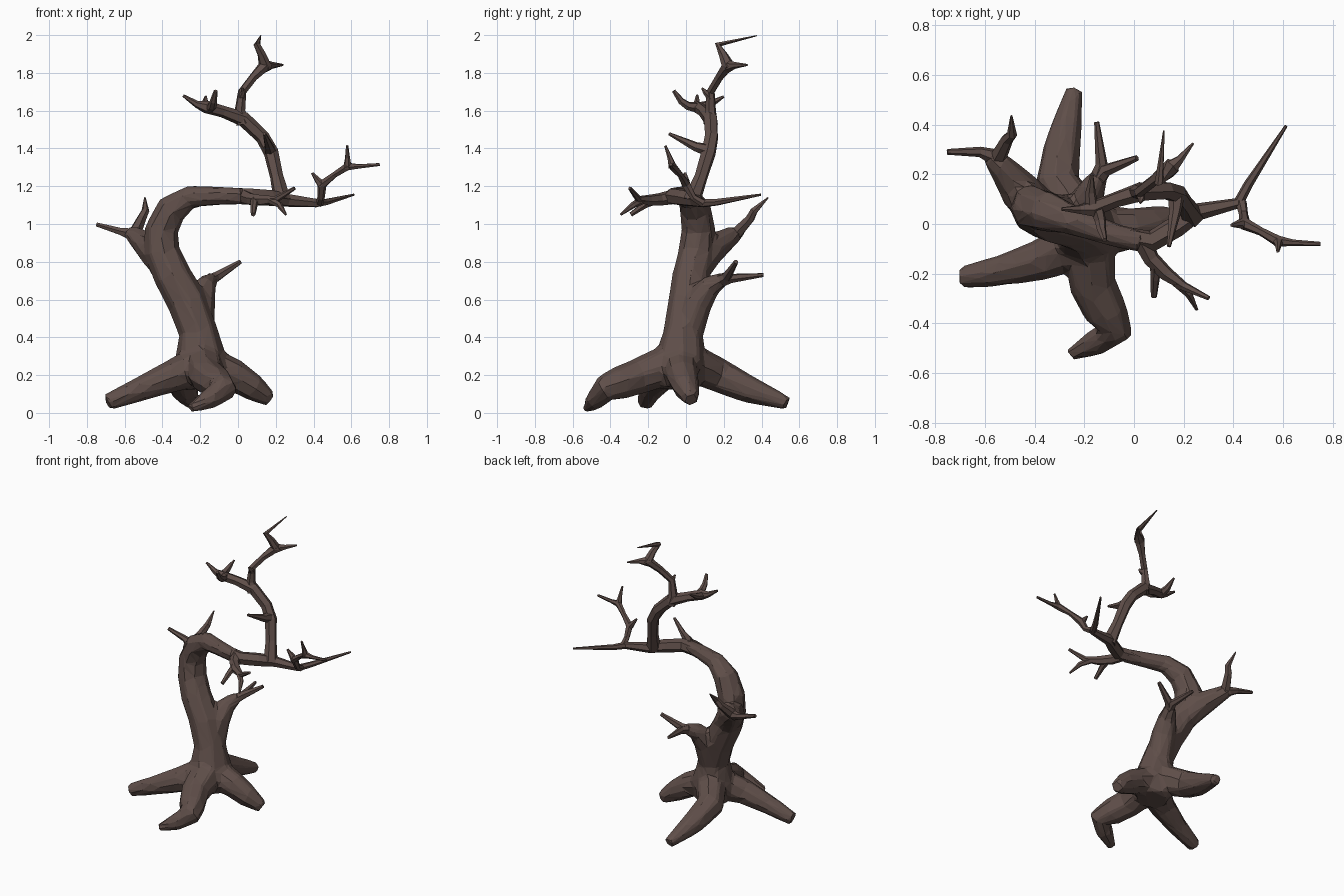
import bpy, bmesh, math
from mathutils import Vector

bark = bpy.data.materials.new("dark brown bark")
bark.diffuse_color = (0.115, 0.077, 0.067, 1)


def add_tube(bm, pts, sides):
    """Add a tapered tube through points (x, y, z, radius)."""
    P = [Vector(p[:3]) for p in pts]
    rings, n = [], len(P)
    side = None
    for i, p in enumerate(P):
        d_in = (p - P[max(i - 1, 0)]).normalized()
        d_out = (P[min(i + 1, n - 1)] - p).normalized()
        t = (d_in + d_out).normalized()
        if side is None:
            side = t.orthogonal()
        side = (side - t * side.dot(t)).normalized()
        up = t.cross(side)
        ring = []
        for k in range(sides):
            a = 2 * math.pi * k / sides
            v = p + (side * math.cos(a) + up * math.sin(a)) * pts[i][3] * 1.05
            v.z = max(v.z, 0.0)
            ring.append(bm.verts.new(v))
        rings.append(ring)
    for a, b in zip(rings, rings[1:]):
        for k in range(sides):
            j = (k + 1) % sides
            bm.faces.new((a[k], a[j], b[j], b[k]))
    bm.faces.new(rings[0][::-1])
    bm.faces.new(rings[-1])


def limb(name, *tubes, sides=6):
    """One flat-faced object made of one or more tubes."""
    bm = bmesh.new()
    for pts in tubes:
        add_tube(bm, pts, sides)
    bmesh.ops.recalc_face_normals(bm, faces=bm.faces)
    me = bpy.data.meshes.new(name)
    bm.to_mesh(me)
    bm.free()
    me.materials.append(bark)
    ob = bpy.data.objects.new(name, me)
    bpy.context.collection.objects.link(ob)
    return ob


# Trunk, roots and thick branch stumps, blended into one low-poly body
body = limb(
    "trunk_and_roots",
    # bent trunk
    [(-0.18, -0.03, 0.13, 0.10), (-0.195, -0.03, 0.26, 0.14), (-0.212, -0.015, 0.43, 0.10),
     (-0.265, 0.01, 0.58, 0.102), (-0.35, 0.03, 0.73, 0.097), (-0.40, 0.055, 0.85, 0.092),
     (-0.405, 0.065, 0.97, 0.087), (-0.35, 0.05, 1.08, 0.08), (-0.25, 0.015, 1.145, 0.06),
     (-0.08, -0.045, 1.15, 0.048), (0.03, -0.07, 1.147, 0.045)],
    # back root
    [(-0.2, 0.0, 0.28, 0.10), (-0.31, 0.17, 0.20, 0.088),
     (-0.285, 0.33, 0.125, 0.072), (-0.24, 0.54, 0.05, 0.036)],
    # left root
    [(-0.18, -0.04, 0.26, 0.11), (-0.36, -0.14, 0.19, 0.082),
     (-0.52, -0.185, 0.125, 0.063), (-0.695, -0.215, 0.055, 0.043)],
    # front root
    [(-0.19, -0.02, 0.28, 0.11), (-0.165, -0.25, 0.195, 0.092), (-0.11, -0.36, 0.155, 0.085),
     (-0.075, -0.43, 0.13, 0.07), (-0.15, -0.475, 0.075, 0.055), (-0.255, -0.525, 0.02, 0.026)],
    # right root
    [(-0.2, -0.03, 0.26, 0.11), (-0.02, -0.02, 0.20, 0.083),
     (0.08, 0.0, 0.135, 0.07), (0.17, 0.03, 0.07, 0.04)],
    # left stump
    [(-0.37, 0.05, 0.76, 0.08), (-0.455, 0.13, 0.87, 0.082), (-0.55, 0.25, 0.94, 0.048),
     (-0.585, 0.275, 0.95, 0.032)],
    # low back stump
    [(-0.205, 0.01, 0.42, 0.08), (-0.20, 0.06, 0.58, 0.078), (-0.175, 0.125, 0.67, 0.058),
     (-0.14, 0.20, 0.712, 0.036)],
    sides=8)
m = body.modifiers.new("blend", "REMESH")
m.mode, m.voxel_size = "VOXEL", 0.014
m = body.modifiers.new("soften", "SMOOTH")
m.factor, m.iterations = 0.5, 7
m = body.modifiers.new("facet", "DECIMATE")
m.ratio = 0.045

# Long horizontal limb
limb("long_limb", [
    (-0.06, -0.047, 1.148, 0.04), (0.07, -0.07, 1.145, 0.042), (0.17, -0.01, 1.138, 0.042),
    (0.26, 0.05, 1.125, 0.034), (0.42, 0.085, 1.11, 0.022), (0.46, 0.16, 1.115, 0.018),
    (0.612, 0.395, 1.155, 0.006)])

# Left twigs
limb("left_twigs",
     [(-0.54, 0.24, 0.935, 0.034), (-0.575, 0.275, 0.948, 0.03), (-0.62, 0.29, 0.96, 0.02),
      (-0.75, 0.29, 0.998, 0.011)],
     [(-0.55, 0.26, 0.945, 0.034), (-0.51, 0.34, 1.03, 0.024),
      (-0.49, 0.36, 1.07, 0.02), (-0.493, 0.435, 1.14, 0.004)])

# Low twigs at the back of the trunk
limb("low_twigs",
     [(-0.155, 0.17, 0.695, 0.036), (-0.115, 0.215, 0.72, 0.026), (0.012, 0.265, 0.80, 0.012)],
     [(-0.15, 0.17, 0.695, 0.036), (-0.13, 0.24, 0.712, 0.024), (-0.15, 0.41, 0.73, 0.01)])

# Branch growing forward from the limb
limb("front_branch",
     [(0.03, -0.06, 1.145, 0.038), (0.07, -0.14, 1.13, 0.032), (0.13, -0.20, 1.125, 0.028),
      (0.20, -0.25, 1.13, 0.018), (0.30, -0.298, 1.19, 0.009)],
     [(0.09, -0.16, 1.13, 0.025), (0.085, -0.22, 1.10, 0.018), (0.08, -0.292, 1.05, 0.012)],
     [(0.17, -0.23, 1.128, 0.022), (0.22, -0.28, 1.10, 0.016), (0.253, -0.345, 1.05, 0.006)])

# Right twig cluster near the limb's end
limb("right_branch",
     [(0.43, 0.09, 1.11, 0.022), (0.44, 0.04, 1.14, 0.018), (0.445, 0.0, 1.21, 0.024),
      (0.51, -0.03, 1.26, 0.016), (0.58, -0.07, 1.305, 0.022), (0.64, -0.075, 1.305, 0.012),
      (0.75, -0.08, 1.315, 0.008)],
     [(0.445, 0.0, 1.205, 0.024), (0.42, 0.0, 1.235, 0.016), (0.393, -0.005, 1.27, 0.007)],
     [(0.58, -0.07, 1.30, 0.022), (0.58, -0.085, 1.35, 0.013), (0.578, -0.11, 1.415, 0.006)])

# Upright branch curling left, with twigs and a forward spike
limb("upper_branch",
     [(0.235, 0.03, 1.12, 0.045), (0.205, 0.08, 1.25, 0.034), (0.175, 0.12, 1.38, 0.038),
      (0.13, 0.135, 1.46, 0.036), (0.03, 0.13, 1.555, 0.038), (-0.08, 0.095, 1.595, 0.030),
      (-0.17, 0.06, 1.62, 0.032), (-0.22, 0.058, 1.635, 0.018), (-0.29, 0.06, 1.68, 0.007)],
     [(-0.15, 0.07, 1.615, 0.028), (-0.135, 0.01, 1.625, 0.022), (-0.13, -0.025, 1.65, 0.018),
      (-0.118, -0.065, 1.705, 0.010)],
     [(-0.17, 0.06, 1.615, 0.028), (-0.175, 0.13, 1.635, 0.02), (-0.17, 0.20, 1.675, 0.006)],
     [(0.17, 0.12, 1.39, 0.034), (0.165, 0.05, 1.41, 0.024), (0.14, -0.09, 1.478, 0.008)])

# Crown twig reaching the top
limb("crown_branch",
     [(0.03, 0.13, 1.53, 0.038), (0.01, 0.13, 1.60, 0.028), (0.022, 0.13, 1.70, 0.022),
      (0.08, 0.175, 1.775, 0.022), (0.145, 0.225, 1.84, 0.036), (0.125, 0.195, 1.90, 0.022),
      (0.10, 0.17, 1.95, 0.018), (0.12, 0.375, 1.997, 0.003)],
     [(0.14, 0.22, 1.835, 0.034), (0.185, 0.26, 1.84, 0.017), (0.238, 0.325, 1.842, 0.005)],
     [(0.02, 0.13, 1.67, 0.022), (0.03, 0.10, 1.70, 0.013), (0.025, 0.085, 1.72, 0.005)])
